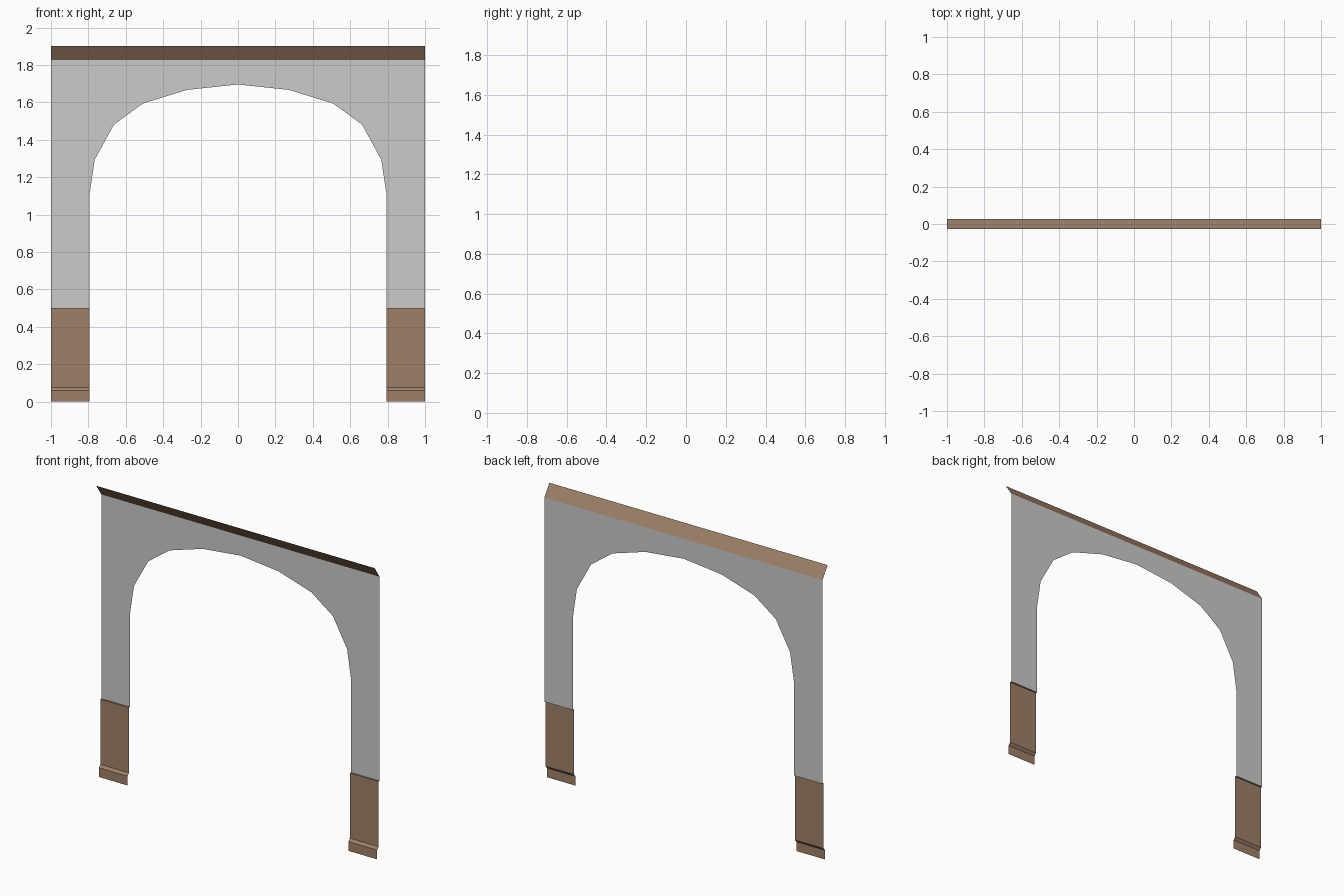
import bpy
import bmesh

if "Cube" in bpy.data.objects:
    bpy.data.objects.remove(bpy.data.objects["Cube"])


def material(name, rgb):
    m = bpy.data.materials.new(name)
    m.diffuse_color = (*rgb, 1.0)
    m.use_nodes = True
    m.node_tree.nodes["Principled BSDF"].inputs["Base Color"].default_value = m.diffuse_color
    return m


BROWN = material("brown_wood", (0.345, 0.217, 0.138))
GREY = material("grey_wall", (0.60, 0.60, 0.60))

BACK = 0.026      # plane of the wall sheet
INNER = 0.794     # inner edge of the posts


def sheet(name, quads, mat):
    """Open flat-shaded surface from quads, welded where they meet."""
    bm = bmesh.new()
    for q in quads:
        bm.faces.new([bm.verts.new(p) for p in q])
    bmesh.ops.remove_doubles(bm, verts=bm.verts, dist=1e-5)
    me = bpy.data.meshes.new(name)
    bm.to_mesh(me)
    bm.free()
    me.materials.append(mat)
    ob = bpy.data.objects.new(name, me)
    bpy.context.collection.objects.link(ob)
    return ob


def sweep(name, profile, x0, x1, mat):
    """Sweep a (y, z) profile, listed bottom to top, along x."""
    quads = [[(x0, a[0], a[1]), (x1, a[0], a[1]),
              (x1, b[0], b[1]), (x0, b[0], b[1])]
             for a, b in zip(profile, profile[1:])]
    return sheet(name, quads, mat)


# Wall with arched opening: columns from the arch line up to the cornice
TOP = 1.826
half = [(-0.794, 1.107), (-0.766, 1.294), (-0.663, 1.482),
        (-0.509, 1.594), (-0.273, 1.667)]
arch = half + [(0.0, 1.696)] + [(-x, z) for x, z in reversed(half)]
line = list(zip(arch, arch[1:]))
line += [((-1, 0.5), (-INNER, 0.5)), ((INNER, 0.5), (1, 0.5))]
sheet("arch_wall", [[(a[0], BACK, a[1]), (b[0], BACK, b[1]),
                     (b[0], BACK, TOP), (a[0], BACK, TOP)]
                    for a, b in line], GREY)

# Wainscot posts with a stepped skirting and a small top ledge
post = [(0.001, 0.0), (0.001, 0.06), (0.015, 0.077), (0.015, 0.5), (BACK, 0.5)]
sweep("left_post_panel", post, -1.0, -INNER, BROWN)
sweep("right_post_panel", post, INNER, 1.0, BROWN)

# Sloping cornice leaning forward above the wall
sweep("cornice", [(BACK, TOP), (-0.026, 1.902)], -1.0, 1.0, BROWN)
